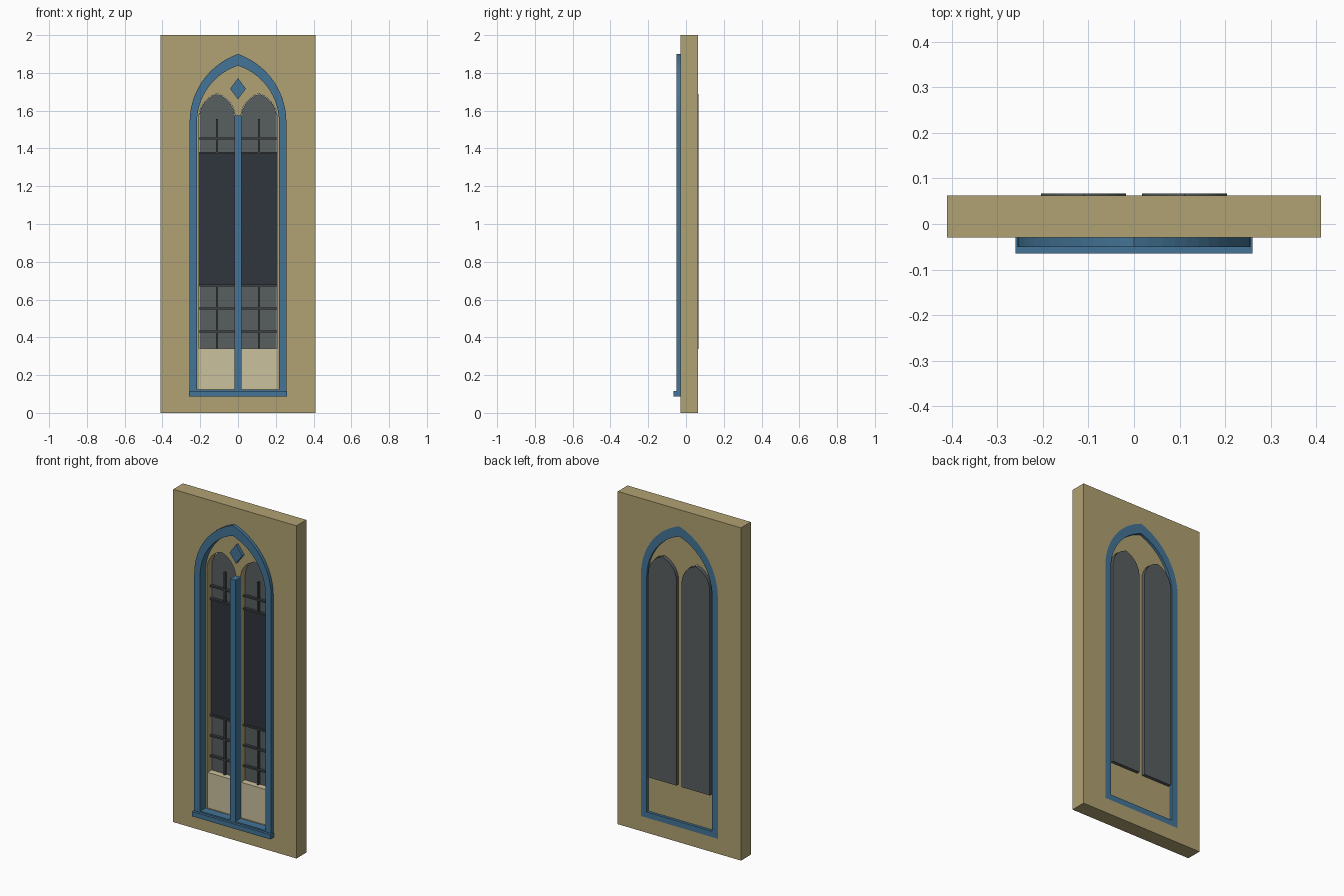
import bpy, bmesh, math
from mathutils import Matrix

cube = bpy.data.objects.get("Cube")
if cube:
    bpy.data.objects.remove(cube, do_unlink=True)


def material(name, rgb):
    linear = [((c / 255 + 0.055) / 1.055) ** 2.4 for c in rgb] + [1.0]
    mat = bpy.data.materials.new(name)
    mat.use_nodes = True
    mat.diffuse_color = linear
    mat.node_tree.nodes["Principled BSDF"].inputs["Base Color"].default_value = linear
    return mat


STONE = material("tan stone", (176, 162, 114))
BLUE = material("blue frame", (67, 116, 150))
GLASS = material("grey glass", (89, 94, 96))
DARK = material("dark glass", (47, 54, 61))
BAR = material("dark bars", (62, 66, 68))
CREAM = material("cream panel", (202, 193, 157))


def arch(half_width, bottom, spring, apex, cx=0.0, steps=14):
    """Outline of a pointed arch made from two circular arcs."""
    rise = apex - spring
    radius = (half_width ** 2 + rise ** 2) / (2 * half_width)
    sweep = math.atan2(rise, radius - half_width)
    if radius < half_width:
        sweep = math.pi - math.asin(rise / radius)
    right = [(half_width - radius + radius * math.cos(sweep * i / steps),
              spring + radius * math.sin(sweep * i / steps)) for i in range(steps + 1)]
    left = [(-x, z) for x, z in reversed(right[:-1])]
    points = [(half_width, bottom)] + right + left + [(-half_width, bottom)]
    return [(cx + x, z) for x, z in points]


def rect(x0, x1, z0, z1):
    return [(x0, z0), (x1, z0), (x1, z1), (x0, z1)]


def slab(name, outlines, y0, y1, mat):
    """Extrude front-facing outlines from y0 to y1; inner outlines become holes."""
    curve = bpy.data.curves.new(name + "_profile", 'CURVE')
    curve.dimensions = '2D'
    curve.fill_mode = 'BOTH'
    curve.extrude = (y1 - y0) / 2
    for outline in outlines:
        spline = curve.splines.new('POLY')
        spline.points.add(len(outline) - 1)
        for point, (x, z) in zip(spline.points, outline):
            point.co = (x, z, 0, 1)
        spline.use_cyclic_u = True
    temp = bpy.data.objects.new(name + "_profile", curve)
    bpy.context.collection.objects.link(temp)
    graph = bpy.context.evaluated_depsgraph_get()
    mesh = bpy.data.meshes.new_from_object(temp.evaluated_get(graph))
    bpy.data.objects.remove(temp, do_unlink=True)
    bpy.data.curves.remove(curve)

    bm = bmesh.new()
    bm.from_mesh(mesh)
    bmesh.ops.remove_doubles(bm, verts=bm.verts, dist=0.0001)
    bm.transform(Matrix.Translation((0, (y0 + y1) / 2, 0)) @ Matrix.Rotation(math.pi / 2, 4, 'X'))
    bmesh.ops.recalc_face_normals(bm, faces=bm.faces)
    for face in bm.faces:
        face.smooth = False
        face.material_index = 0
    bm.to_mesh(mesh)
    bm.free()
    mesh.name = name
    mesh.materials.clear()
    mesh.materials.append(mat)
    obj = bpy.data.objects.new(name, mesh)
    bpy.context.collection.objects.link(obj)
    return obj


# Wall with the arched opening
frame_outer = arch(0.256, 0.09, 1.54, 1.90)
frame_inner = arch(0.217, 0.125, 1.54, 1.838)
slab("wall", [rect(-0.41, 0.41, 0, 2), frame_outer], -0.03, 0.063, STONE)

# Blue frame, sill, mullion and diamond ornament
slab("arch_frame", [frame_outer, frame_inner], -0.05, 0.063, BLUE)
slab("sill", [rect(-0.26, 0.26, 0.088, 0.117)], -0.065, -0.02, BLUE)
slab("mullion", [rect(-0.018, 0.018, 0.117, 1.575)], -0.05, 0.004, BLUE)
slab("diamond", [[(0, 1.66), (0.042, 1.716), (0, 1.772), (-0.042, 1.716)]], -0.02, 0.004, BLUE)

# Stone tracery with two lancet openings
lancets = [arch(0.095, 0.127, 1.565, 1.69, cx) for cx in (-0.111, 0.111)]
slab("tracery", [frame_inner] + lancets, 0.0, 0.047, STONE)

# Glazing and lower panel of each lancet
for side, cx in (("right", -0.111), ("left", 0.111)):
    x0, x1 = cx - 0.095, cx + 0.095
    slab(side + "_pane", [arch(0.0935, 0.338, 1.565, 1.688, cx)], 0.043, 0.0665, GLASS)
    slab(side + "_dark_pane", [rect(x0, x1, 0.68, 1.375)], 0.038, 0.0435, DARK)
    slab(side + "_lower_panel", [rect(x0, x1, 0.127, 0.34)], 0.005, 0.0425, CREAM)
    slab(side + "_panel_back", [rect(x0, x1, 0.127, 0.338)], 0.0425, 0.047, STONE)
    for i, z in enumerate((0.43, 0.553, 0.675, 1.375, 1.452)):
        slab(f"{side}_cross_bar_{i}", [rect(x0, x1, z - 0.005, z + 0.005)], 0.027, 0.044, BAR)
    for i, (z0, z1) in enumerate(((0.34, 0.675), (1.375, 1.557))):
        slab(f"{side}_upright_bar_{i}", [rect(cx - 0.005, cx + 0.005, z0, z1)], 0.028, 0.044, BAR)
